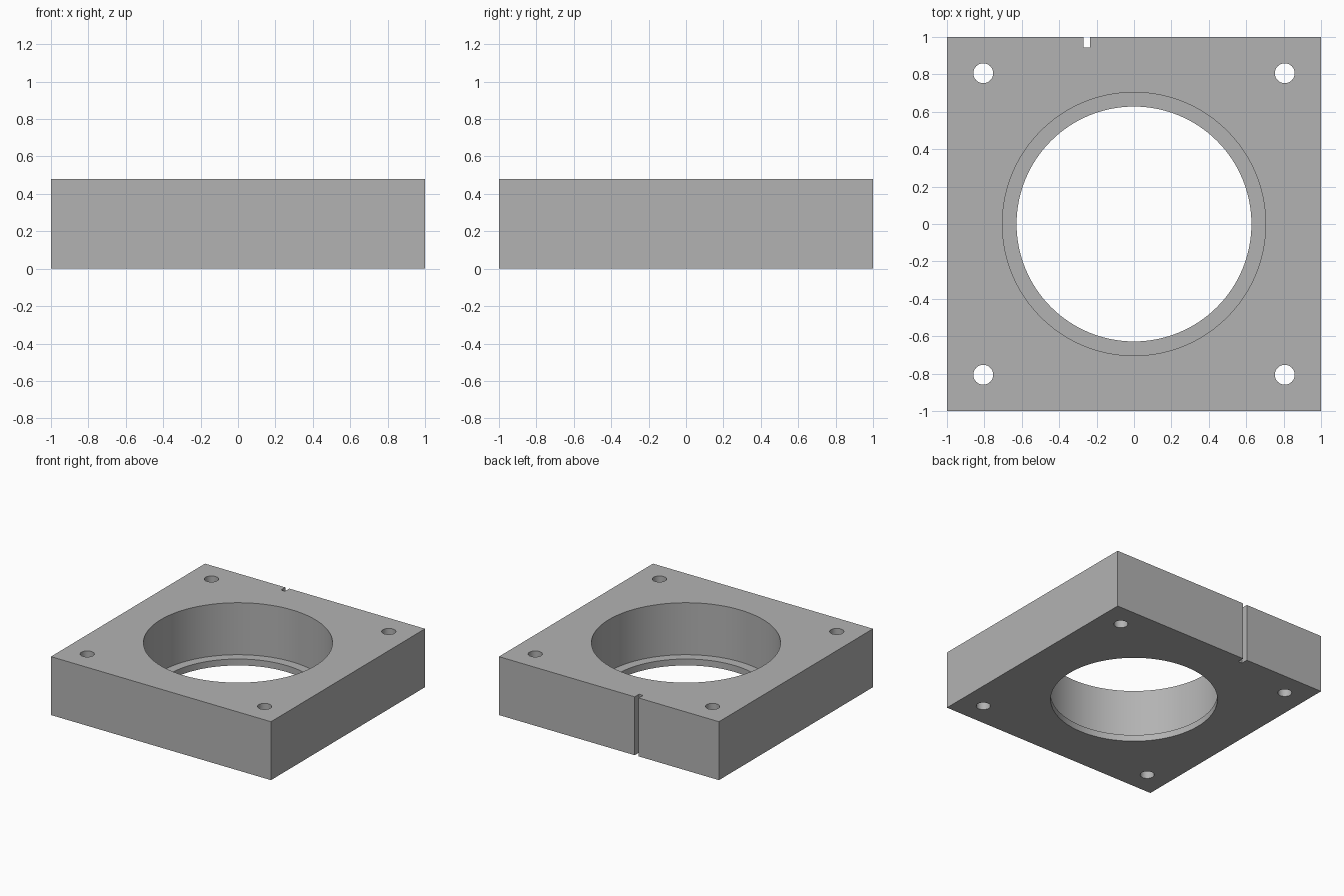
import bpy
import math

old = bpy.data.objects.get("Cube")
if old:
    bpy.data.objects.remove(old, do_unlink=True)

HEIGHT = 0.48
LIP = 0.053       # thickness of the ledge at the bottom of the bore
HOLE = 0.806      # bolt hole offset from the centre

grey = bpy.data.materials.new("plain_grey")
grey.use_nodes = True
colour = (0.45, 0.45, 0.45, 1)
grey.diffuse_color = colour
grey.node_tree.nodes["Principled BSDF"].inputs["Base Color"].default_value = colour


def box(name, size, centre):
    bpy.ops.mesh.primitive_cube_add(size=1, location=centre)
    obj = bpy.context.object
    obj.name = name
    obj.scale = size
    bpy.ops.object.transform_apply(location=True, rotation=False, scale=True)
    return obj


def cylinder(name, radius, bottom, top, x=0, y=0, sides=96):
    bpy.ops.mesh.primitive_cylinder_add(
        vertices=sides, radius=radius, depth=top - bottom,
        location=(x, y, (top + bottom) / 2))
    obj = bpy.context.object
    obj.name = name
    return obj


# Square block
block = box("mounting_block", (2, 2, HEIGHT), (0, 0, HEIGHT / 2))
block.data.materials.append(grey)

# Stepped centre bore, bolt holes and the narrow slot in the back face
cutters = [
    cylinder("bore_cutter", 0.704, LIP, 1),
    cylinder("opening_cutter", 0.628, -0.5, 1),
    box("slot_cutter", (0.036, 0.2, 2), (-0.252, 1.044, 0)),
]
for x in (-HOLE, HOLE):
    for y in (-HOLE, HOLE):
        cutters.append(cylinder("bolt_hole_cutter", 0.053, -0.5, 1, x, y, 40))

bpy.ops.object.select_all(action="DESELECT")
block.select_set(True)
bpy.context.view_layer.objects.active = block
for cutter in cutters:
    cutter.hide_render = True
    mod = block.modifiers.new("cut", "BOOLEAN")
    mod.operation = "DIFFERENCE"
    mod.solver = "EXACT"
    mod.object = cutter
    bpy.ops.object.modifier_apply(modifier=mod.name)
for cutter in cutters:
    bpy.data.objects.remove(cutter, do_unlink=True)

bpy.ops.object.shade_smooth_by_angle(angle=math.radians(30))
